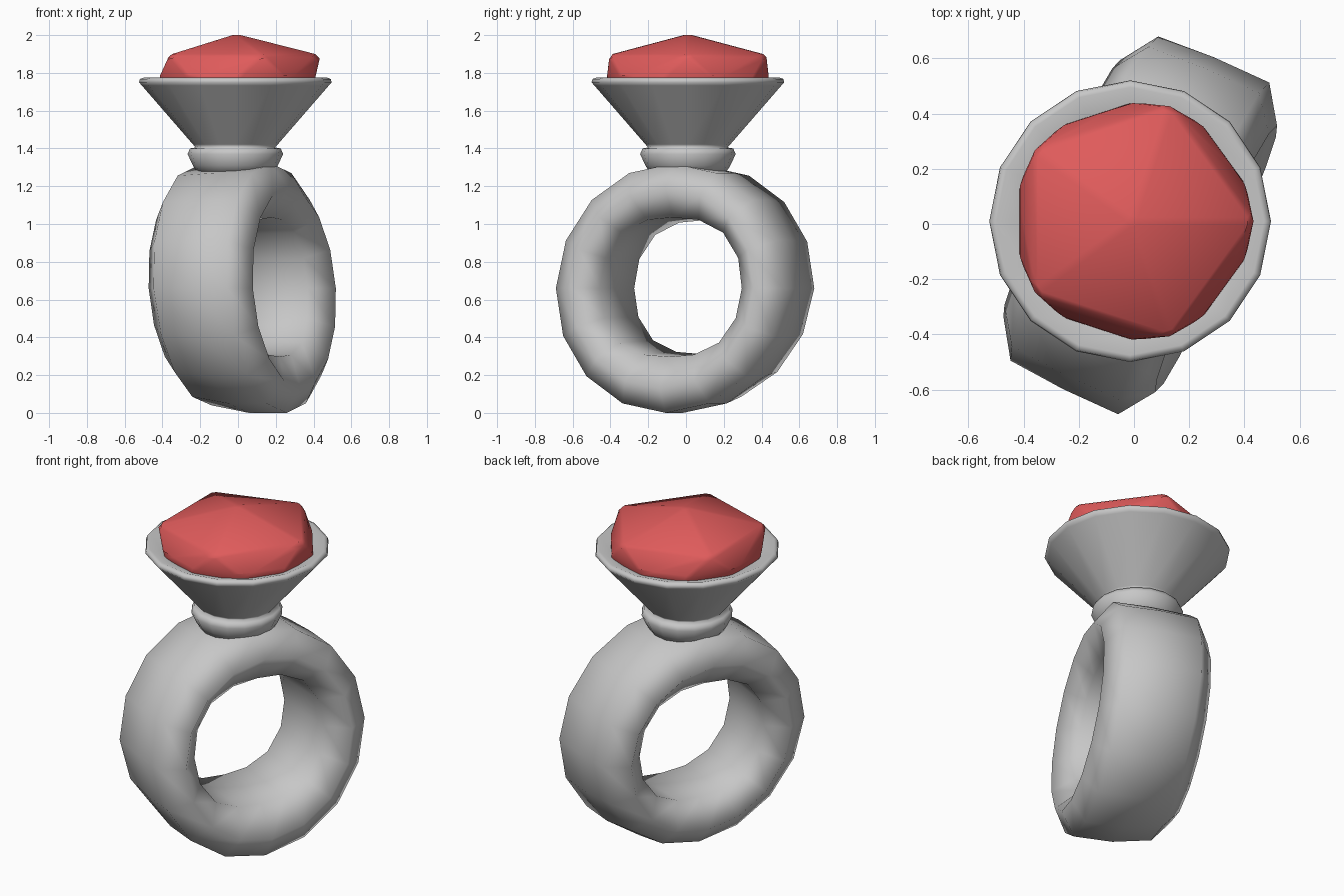
import bpy, bmesh, math
from mathutils import Matrix

if "Cube" in bpy.data.objects:
    bpy.data.objects.remove(bpy.data.objects["Cube"])

def material(name, rgb):
    m = bpy.data.materials.new(name)
    m.diffuse_color = (*rgb, 1)
    m.use_nodes = True
    m.node_tree.nodes["Principled BSDF"].inputs["Base Color"].default_value = m.diffuse_color
    return m

metal = material("grey metal", (0.57, 0.57, 0.57))
red = material("red gem", (0.74, 0.105, 0.105))

def finish(name, bm, mat):
    bmesh.ops.recalc_face_normals(bm, faces=bm.faces)
    for f in bm.faces:
        f.smooth = True
    me = bpy.data.meshes.new(name)
    bm.to_mesh(me)
    bm.free()
    me.materials.append(mat)
    ob = bpy.data.objects.new(name, me)
    bpy.context.collection.objects.link(ob)
    return ob

def bridge(bm, a, b):
    n = len(a)
    for i in range(n):
        bm.faces.new((a[i], a[(i + 1) % n], b[(i + 1) % n], b[i]))

# Band: faceted section swept round a circle, slightly leaning,
# with a slightly squared finger hole
section = [(-0.215, 0.645), (0.0, 0.66), (0.22, 0.66), (0.31, 0.53),
           (0.20, 0.375), (-0.20, 0.36), (-0.305, 0.51)]
SEG = 16
bm = bmesh.new()
loops = []
for i in range(SEG):
    t = math.tau * i / SEG
    loop = []
    for a, r in section:
        if r < 0.45:   # finger hole
            r *= 1 + 0.06 * math.sin(2 * t) ** 2 + 0.10 * math.cos(t) ** 2
            r -= 0.012 * max(0, -math.sin(t))
        if a < 0 and r > 0.6:
            r -= 0.025 * max(0, -math.sin(t))
        loop.append(bm.verts.new((a - 0.045 * math.sin(t) * r / 0.65,
                                  r * math.cos(t), r * math.sin(t))))
    loops.append(loop)
for i in range(SEG):
    bridge(bm, loops[i], loops[(i + 1) % SEG])
bm.transform(Matrix.Translation((0.016, 0.003, 0.66)) @ Matrix.Rotation(math.radians(-24.5), 4, 'Z'))
finish("ring_band", bm, metal)

# Setting: collar, neck and flared cup turned as one profile
profile = [(0.20, 1.27), (0.225, 1.31), (0.253, 1.37), (0.24, 1.40), (0.21, 1.405),
           (0.225, 1.422), (0.495, 1.733), (0.51, 1.75), (0.505, 1.768),
           (0.485, 1.775), (0.41, 1.75)]
bm = bmesh.new()
rings = []
for r, z in profile:
    rings.append([bm.verts.new((-0.014 + r * math.cos(math.tau * i / 16),
                                0.01 + r * math.sin(math.tau * i / 16), z)) for i in range(16)])
for a, b in zip(rings, rings[1:]):
    bridge(bm, a, b)
bm.faces.new(rings[0])
bm.faces.new(rings[-1])
finish("gem_setting", bm, metal)

# Gem: apex, pentagon girdle and ten-sided base, edges slightly softened
def polygon(bm, n, r, z, start):
    return [bm.verts.new((-0.005 + r * math.cos(start + math.tau * i / n),
                          0.01 + r * math.sin(start + math.tau * i / n), z)) for i in range(n)]

bm = bmesh.new()
apex = bm.verts.new((-0.005, 0.01, 2.0))
girdle = polygon(bm, 5, 0.442, 1.888, 0)
upper = polygon(bm, 10, 0.435, 1.765, -math.radians(18))
lower = polygon(bm, 10, 0.41, 1.70, -math.radians(18))
for i in range(5):
    p, q = girdle[i], girdle[(i + 1) % 5]
    a, b, c = upper[2 * i], upper[2 * i + 1], upper[(2 * i + 2) % 10]
    bm.faces.new((apex, p, q))
    bm.faces.new((p, a, b))
    bm.faces.new((p, b, q))
    bm.faces.new((q, b, c))
bridge(bm, upper, lower)
bm.faces.new(lower)
bmesh.ops.recalc_face_normals(bm, faces=bm.faces)
bmesh.ops.bevel(bm, geom=bm.edges[:], offset=0.014, segments=1, affect='EDGES')
lift = 2.0 - max(v.co.z for v in bm.verts)
bm.transform(Matrix.Translation((0, 0, lift)))
finish("gem", bm, red)
